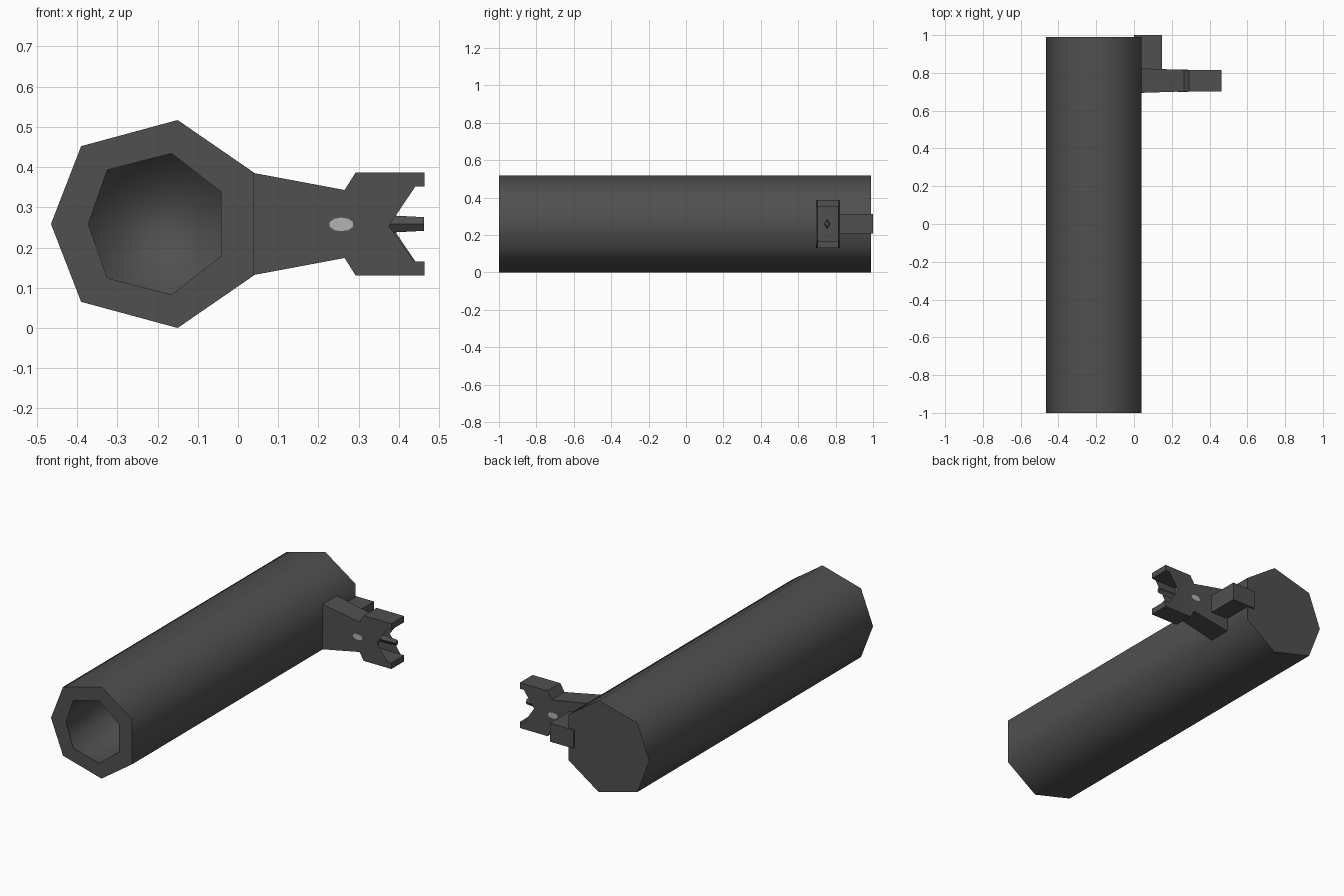
import bpy, bmesh, math
from mathutils import Matrix

if "Cube" in bpy.data.objects:
    bpy.data.objects.remove(bpy.data.objects["Cube"])


def material(name, v):
    m = bpy.data.materials.new(name)
    m.diffuse_color = (v, v, v, 1)
    m.use_nodes = True
    m.node_tree.nodes["Principled BSDF"].inputs["Base Color"].default_value = m.diffuse_color
    return m


DARK = material("dark grey", 0.08)
PALE = material("pale grey", 0.45)


def finish(name, bm, mat):
    bmesh.ops.recalc_face_normals(bm, faces=bm.faces)
    me = bpy.data.meshes.new(name)
    bm.to_mesh(me)
    bm.free()
    me.materials.append(mat)
    ob = bpy.data.objects.new(name, me)
    bpy.context.collection.objects.link(ob)
    return ob


def mirrored(half, mid=0.2585):
    # close a profile by reflecting it in the horizontal mid-line
    return half + [(x, 2 * mid - z) for x, z in reversed(half) if abs(z - mid) > 0.001]


# seven-sided barrel with a blind bore; smooth sides, crisp rims
outer = mirrored([(-0.465, 0.2585), (-0.39, 0.452), (-0.15, 0.517), (0.04, 0.386)])
inner = mirrored([(-0.372, 0.2585), (-0.325, 0.393), (-0.165, 0.434), (-0.042, 0.338)])
bm = bmesh.new()
rings = [[bm.verts.new((x, y, z)) for x, z in pts]
         for pts, y in ((outer, 0.99), (outer, -1), (inner, -1), (inner, 0.0))]
for a, b in zip(rings, rings[1:]):
    for i in range(7):
        j = (i + 1) % 7
        bm.faces.new((a[i], a[j], b[j], b[i]))
bm.faces.new(rings[0])
bm.faces.new(rings[3])
for f in bm.faces:
    f.smooth = True
for ring in rings[:3]:
    for i in range(7):
        bm.edges.get((ring[i], ring[(i + 1) % 7])).smooth = False
finish("barrel", bm, DARK)

# forked bracket, slightly thicker at the barrel
fork = mirrored([(0.03, 0.387), (0.265, 0.343), (0.292, 0.386), (0.464, 0.386),
                 (0.464, 0.352), (0.303, 0.352)])
bm = bmesh.new()


def half_depth(x):
    return 0.065 - 0.008 * min(1, max(0, (x - 0.04) / 0.23))


front, back = [[bm.verts.new((x, 0.759 + s * half_depth(x), z)) for x, z in fork]
               for s in (-1, 1)]
n = len(fork)
for i in range(n):
    j = (i + 1) % n
    bm.faces.new((front[i], front[j], back[j], back[i]))
bm.faces.new(front)
bm.faces.new(back)
bmesh.ops.triangulate(bm, faces=[f for f in bm.faces if len(f.verts) > 4])
finish("fork_bracket", bm, DARK)

# tapered four-sided pin between the prongs
bm = bmesh.new()
bmesh.ops.create_cone(bm, cap_ends=True, segments=4, radius1=0.026, radius2=0.017, depth=0.17,
                      matrix=Matrix.Translation((0.377, 0.755, 0.2585))
                      @ Matrix.Diagonal((1, 0.65, 1, 1)) @ Matrix.Rotation(math.pi / 2, 4, 'Y'))
finish("pin", bm, DARK)

# block joining bracket to the rear of the barrel
bm = bmesh.new()
bmesh.ops.create_cube(bm, size=1, matrix=Matrix.Translation((0.0735, 0.905, 0.261))
                      @ Matrix.Diagonal((0.147, 0.19, 0.104, 1)))
finish("rear_block", bm, DARK)

# small pale marks on both faces of the bracket
for name, s in (("front_mark", -1), ("back_mark", 1)):
    bm = bmesh.new()
    bmesh.ops.create_cone(bm, cap_ends=True, segments=10, radius1=0.031, radius2=0.031, depth=0.004,
                          matrix=Matrix.Translation((0.257, 0.759 + s * half_depth(0.257), 0.2575))
                          @ Matrix.Diagonal((1, 1, 0.55, 1)) @ Matrix.Rotation(math.pi / 2, 4, 'X'))
    finish(name, bm, PALE)
